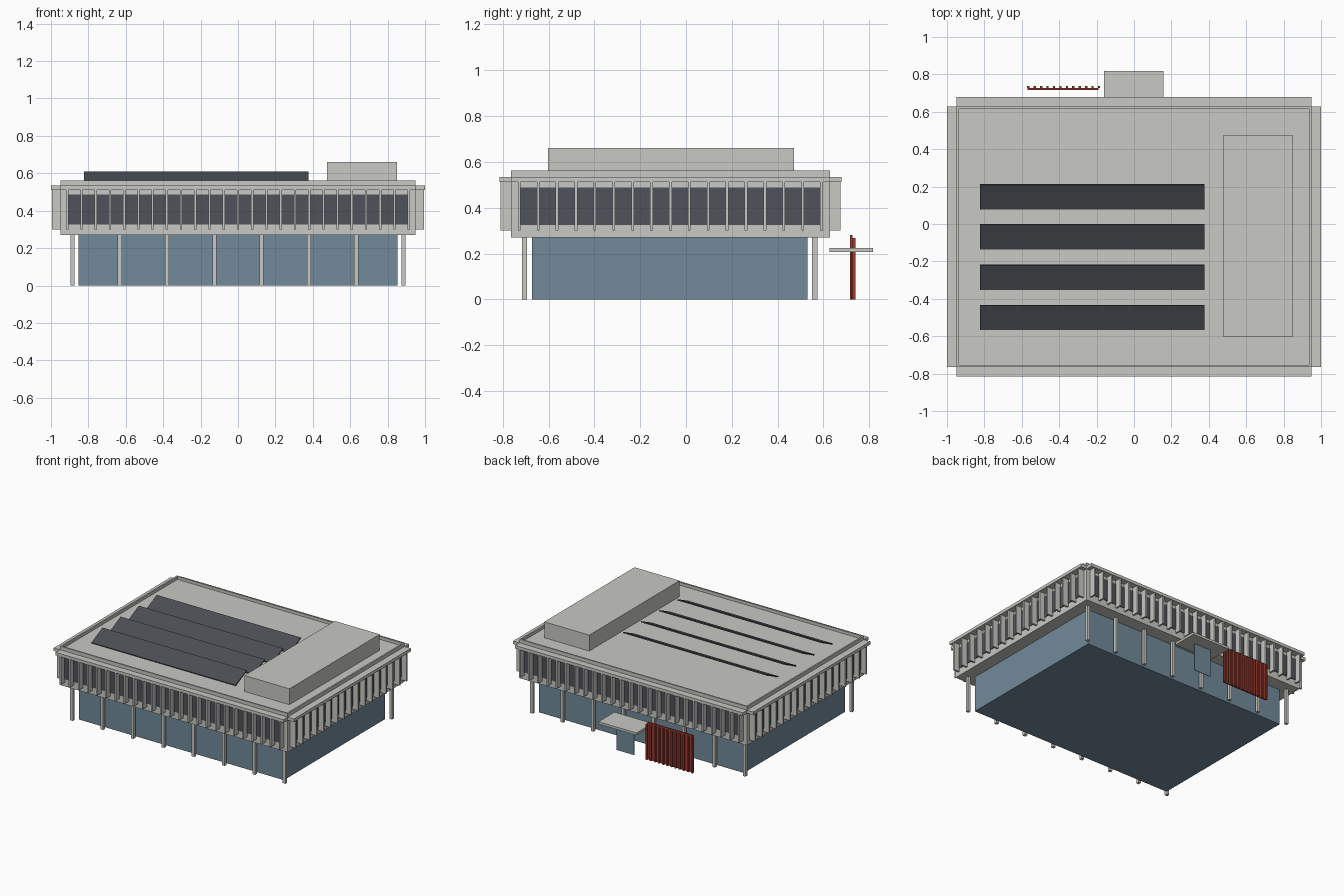
import bpy, bmesh
from math import atan2, hypot
from mathutils import Matrix, Vector

if "Cube" in bpy.data.objects:
    bpy.data.objects.remove(bpy.data.objects["Cube"])


def material(name, rgb):
    m = bpy.data.materials.new(name)
    m.use_nodes = True
    m.diffuse_color = (*rgb, 1)
    m.node_tree.nodes["Principled BSDF"].inputs["Base Color"].default_value = (*rgb, 1)
    return m


concrete = material("pale concrete", (0.58, 0.58, 0.55))
glass = material("blue glass", (0.165, 0.255, 0.325))
dark_glass = material("dark window", (0.08, 0.085, 0.105))
panel_mat = material("slate panel", (0.07, 0.076, 0.087))
red = material("brick red", (0.34, 0.045, 0.03))


def add_box(bm, x, y, z):
    """Box between the given (low, high) ranges."""
    mid = Vector([(r[0] + r[1]) / 2 for r in (x, y, z)])
    size = [r[1] - r[0] for r in (x, y, z)]
    mat = Matrix.Translation(mid) @ Matrix.Diagonal((*size, 1))
    bmesh.ops.create_cube(bm, size=1, matrix=mat)


def finish(name, bm, mat):
    mesh = bpy.data.meshes.new(name)
    bm.to_mesh(mesh)
    bm.free()
    mesh.materials.append(mat)
    ob = bpy.data.objects.new(name, mesh)
    bpy.context.collection.objects.link(ob)
    return ob


def boxes(name, mat, *ranges):
    bm = bmesh.new()
    for r in ranges:
        add_box(bm, *r)
    return finish(name, bm, mat)


def around(c, half):
    return (c - half, c + half)


def spread(a, b, n):
    return [a + (b - a) * i / (n - 1) for i in range(n)]


YC = -0.068                 # centre of the building in y
BX, BY = 0.948, 0.696       # half sizes of the upper storey
FIN = 0.046                 # fin depth

# Ground floor glass hall
boxes("ground_floor", glass, ((-0.853, 0.853), (-0.672, 0.53), (0, 0.27)))

# Columns along front and back
boxes("columns", concrete, *[
    (around(x, 0.011), around(y, 0.011), (0, 0.27))
    for x in spread(-0.885, 0.885, 8) for y in (-0.705, 0.562)])

# Upper storey with a sunken roof behind a parapet
bm = bmesh.new()
add_box(bm, (-BX, BX), around(YC, BY), (0.27, 0.562))
bm.normal_update()
top = max(bm.faces, key=lambda f: f.calc_center_median().z)
bmesh.ops.inset_region(bm, faces=[top], thickness=0.016)
hole = bmesh.ops.extrude_face_region(bm, geom=[top])
bmesh.ops.delete(bm, geom=[top], context='FACES_ONLY')
bmesh.ops.translate(bm, vec=(0, 0, -0.022),
                    verts=[g for g in hole["geom"] if isinstance(g, bmesh.types.BMVert)])
bmesh.ops.recalc_face_normals(bm, faces=bm.faces)
finish("upper_storey", bm, concrete)

# Ledges capping the fins, notched at the corners
ledge_z = (0.512, 0.535)
ledges, fins, windows = [], [], []
for s in (-1, 1):
    wall_x, wall_y = s * BX, YC + s * BY
    out_x, out_y = s * 1.0, YC + s * (BY + 0.051)
    fin_x, fin_y = wall_x + s * FIN, wall_y + s * FIN
    ledges += [((-BX, BX), sorted((wall_y, out_y)), ledge_z),
               (sorted((wall_x, out_x)), around(YC, BY), ledge_z)]
    # Vertical fins on all sides
    fins += [(around(x, 0.006), sorted((wall_y, fin_y)), (0.3, 0.512))
             for x in spread(-0.913, 0.913, 25)]
    fins += [(sorted((wall_x, fin_x)), around(y, 0.006), (0.3, 0.512))
             for y in spread(YC - 0.66, YC + 0.66, 17)]
    # Window bands behind the fins
    windows += [((-0.913, 0.913), around(wall_y, 0.004), (0.325, 0.488)),
                (around(wall_x, 0.004), around(YC, 0.66), (0.325, 0.488))]
boxes("fin_ledges", concrete, *ledges)
boxes("facade_fins", concrete, *fins)
boxes("window_bands", dark_glass, *windows)

# Roof plant room
boxes("plant_room", concrete, ((0.475, 0.85), (-0.602, 0.472), (0.53, 0.66)))

# Tilted roof panels, low edge to the front
run, rise = 0.132, 0.062
bm = bmesh.new()
for y in (0.145, -0.068, -0.285, -0.5):
    mat = (Matrix.Translation((-0.223, y, 0.575))
           @ Matrix.Rotation(atan2(rise, run), 4, 'X')
           @ Matrix.Diagonal((1.2, hypot(run, rise), 0.008, 1)))
    bmesh.ops.create_cube(bm, size=1, matrix=mat)
finish("roof_panels", bm, panel_mat)

# Rear entrance canopy and its glass door
boxes("entrance_canopy", concrete, ((-0.16, 0.157), (0.627, 0.817), (0.207, 0.225)))
boxes("entrance_door", glass, ((-0.075, 0.07), (0.72, 0.724), (0, 0.207)))

# Ribbed red screen wall
boxes("screen_wall", red, ((-0.57, -0.19), (0.717, 0.727), (0, 0.28)))
boxes("screen_ribs", red, *[
    (around(x, 0.006), (0.727, 0.739), (0, 0.268)) for x in spread(-0.565, -0.187, 12)])
